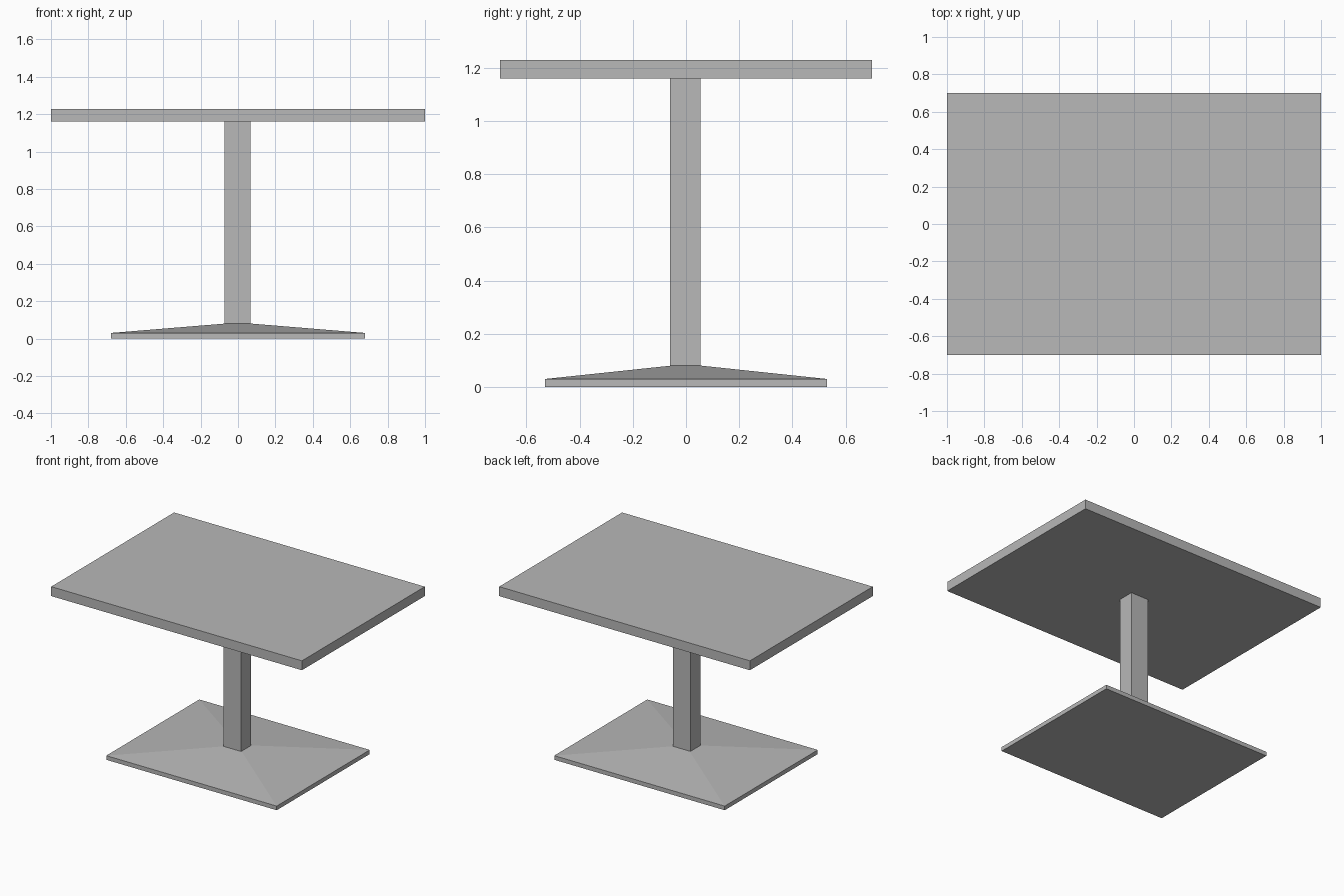
import bpy
import bmesh

cube = bpy.data.objects.get("Cube")
if cube:
    bpy.data.objects.remove(cube, do_unlink=True)

# Single grey finish
grey = bpy.data.materials.new("light grey")
grey.use_nodes = True
colour = (0.48, 0.48, 0.48, 1)
grey.diffuse_color = colour
grey.node_tree.nodes["Principled BSDF"].inputs["Base Color"].default_value = colour


def stacked_rectangles(name, levels, centre=(0, 0)):
    """Skin rectangular sections given as (half width, half depth, height)."""
    bm = bmesh.new()
    rings = []
    for hx, hy, z in levels:
        corners = ((-hx, -hy), (hx, -hy), (hx, hy), (-hx, hy))
        rings.append([bm.verts.new((x, y, z)) for x, y in corners])
    bm.faces.new(rings[0][::-1])
    bm.faces.new(rings[-1])
    for low, high in zip(rings, rings[1:]):
        for i in range(4):
            j = (i + 1) % 4
            bm.faces.new((low[i], low[j], high[j], high[i]))
    mesh = bpy.data.meshes.new(name)
    bm.to_mesh(mesh)
    bm.free()
    mesh.materials.append(grey)
    obj = bpy.data.objects.new(name, mesh)
    obj.location = (*centre, 0)
    bpy.context.collection.objects.link(obj)
    return obj


COLUMN_X, COLUMN_Y = 0.07, 0.057
BASE_TOP, TABLE_UNDERSIDE = 0.08, 1.16
COLUMN_CENTRE = (-0.003, -0.003)

# Foot with a thin rim and slopes rising to the column
stacked_rectangles("base", [
    (0.68, 0.53, 0),
    (0.68, 0.53, 0.03),
    (COLUMN_X, COLUMN_Y, BASE_TOP),
])

# Rectangular pedestal
stacked_rectangles("column", [
    (COLUMN_X, COLUMN_Y, BASE_TOP),
    (COLUMN_X, COLUMN_Y, TABLE_UNDERSIDE),
], COLUMN_CENTRE)

# Flat slab
stacked_rectangles("table_top", [
    (1, 0.7, TABLE_UNDERSIDE),
    (1, 0.7, 1.228),
])
